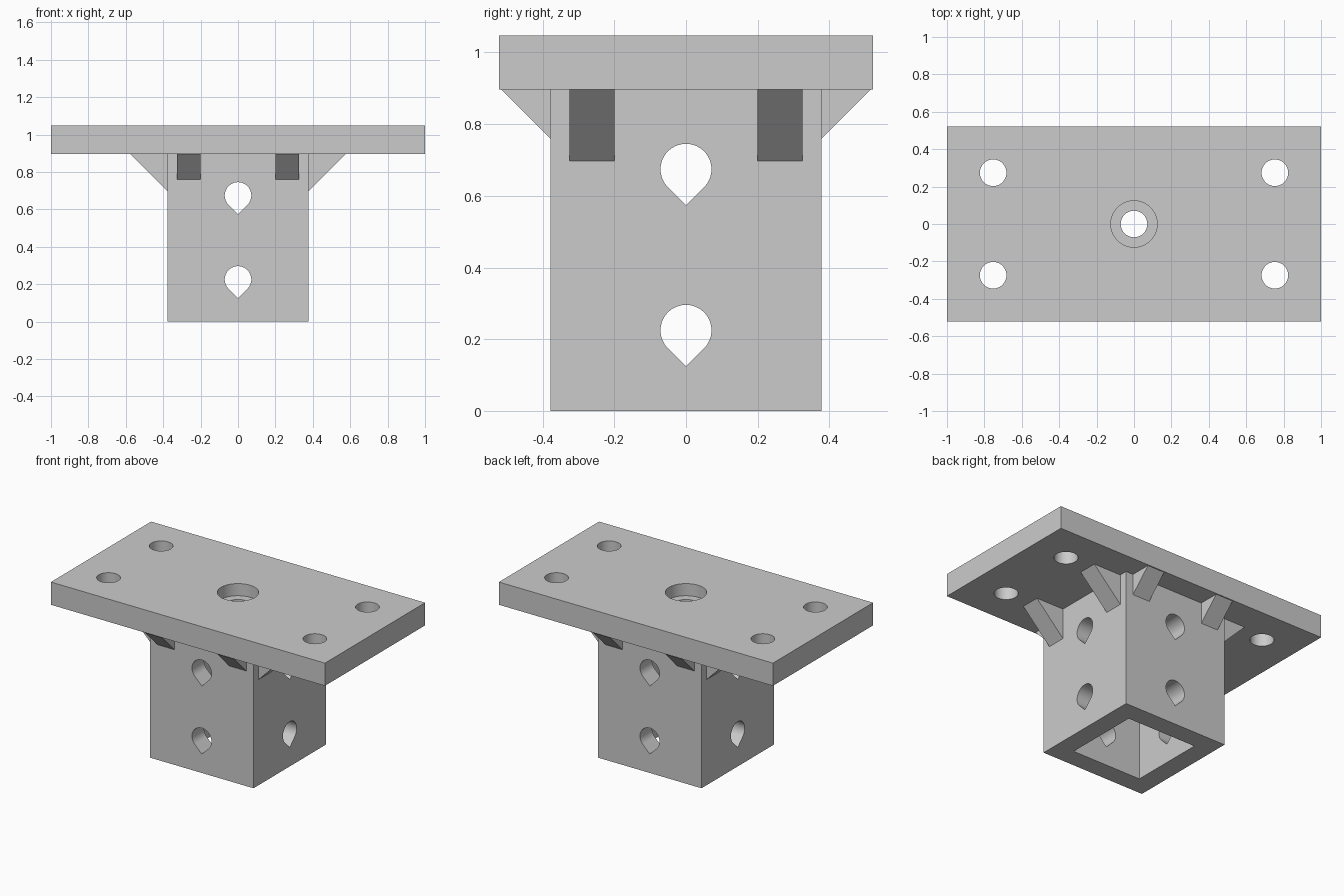
import bpy, bmesh, math
from mathutils import Matrix, Vector

if "Cube" in bpy.data.objects:
    bpy.data.objects.remove(bpy.data.objects["Cube"])

TOP, SEAT = 1.047, 0.897          # top and underside of the plate
POST, BORE, HOLE = 0.378, 0.252, 0.071

grey = bpy.data.materials.new("plain grey")
grey.use_nodes = True
colour = (0.6, 0.6, 0.6, 1)
grey.diffuse_color = colour
grey.node_tree.nodes["Principled BSDF"].inputs["Base Color"].default_value = colour


def prism(name, profile, depth, matrix=Matrix()):
    """Extrude a flat XY profile along Z, then place it."""
    bm = bmesh.new()
    face = bm.faces.new([bm.verts.new((x, y, 0)) for x, y in profile])
    top = bmesh.ops.extrude_face_region(bm, geom=[face])["geom"]
    bmesh.ops.translate(bm, vec=(0, 0, depth),
                        verts=[v for v in top if isinstance(v, bmesh.types.BMVert)])
    bmesh.ops.transform(bm, matrix=matrix, verts=bm.verts)
    bmesh.ops.recalc_face_normals(bm, faces=bm.faces)
    mesh = bpy.data.meshes.new(name)
    bm.to_mesh(mesh)
    bm.free()
    mesh.materials.append(grey)
    obj = bpy.data.objects.new(name, mesh)
    bpy.context.collection.objects.link(obj)
    return obj


def rectangle(x, y):
    return [(-x, -y), (x, -y), (x, y), (-x, y)]


def arc(radius, start=0, end=360, steps=64):
    count = steps if end - start == 360 else steps + 1
    angles = [math.radians(start + (end - start) * i / steps) for i in range(count)]
    return [(radius * math.cos(a), radius * math.sin(a)) for a in angles]


def cut(obj, cutter):
    cutter.hide_render = True
    mod = obj.modifiers.new("cut", "BOOLEAN")
    mod.operation, mod.solver, mod.object = "DIFFERENCE", "EXACT", cutter
    bpy.context.view_layer.objects.active = obj
    bpy.ops.object.modifier_apply(modifier=mod.name)
    bpy.data.objects.remove(cutter)


def smooth(obj):
    bpy.ops.object.select_all(action="DESELECT")
    obj.select_set(True)
    bpy.context.view_layer.objects.active = obj
    bpy.ops.object.shade_smooth_by_angle(angle=math.radians(30))


# Mounting plate with four corner holes and a counterbored centre hole
plate = prism("mounting_plate", rectangle(1, 0.522), TOP - SEAT,
              Matrix.Translation((0, 0, SEAT)))
spots = [(sx * 0.753, sy * 0.274) for sx in (-1, 1) for sy in (-1, 1)] + [(0, 0)]
for x, y in spots:
    cut(plate, prism("hole_cutter", arc(HOLE), 1, Matrix.Translation((x, y, 0.5))))
cut(plate, prism("counterbore_cutter", arc(0.124), 1, Matrix.Translation((0, 0, TOP - 0.08))))
smooth(plate)

# Hollow square post, with teardrop holes through both pairs of walls
post = prism("square_post", rectangle(POST, POST), SEAT)
cut(post, prism("bore_cutter", rectangle(BORE, BORE), 2, Matrix.Translation((0, 0, -0.5))))
teardrop = arc(HOLE, -45, 225) + [(0, -HOLE * math.sqrt(2))]
upright = Matrix.Rotation(math.pi / 2, 4, "X")
for z in (0.225, 0.674):
    for turn in (0, math.pi / 2):
        place = (Matrix.Translation((0, 0, z)) @ Matrix.Rotation(turn, 4, "Z")
                 @ upright @ Matrix.Translation((0, 0, -1)))
        cut(post, prism("teardrop_cutter", teardrop, 2, place))
smooth(post)

# Triangular gussets, two on each side of the post
sides = (("right_side", 0.2, math.pi), ("left_side", 0.2, 0),
         ("front", 0.137, -math.pi / 2), ("back", 0.137, math.pi / 2))
for side, reach, turn in sides:
    triangle = [(POST, SEAT), (POST + reach, SEAT), (POST, SEAT - reach)]
    for number, start in enumerate((0.325, -0.2), 1):
        place = (Matrix.Rotation(turn, 4, "Z")
                 @ Matrix.Translation(Vector((0, start, 0))) @ upright)
        prism(f"{side}_gusset_{number}", triangle, 0.125, place)
